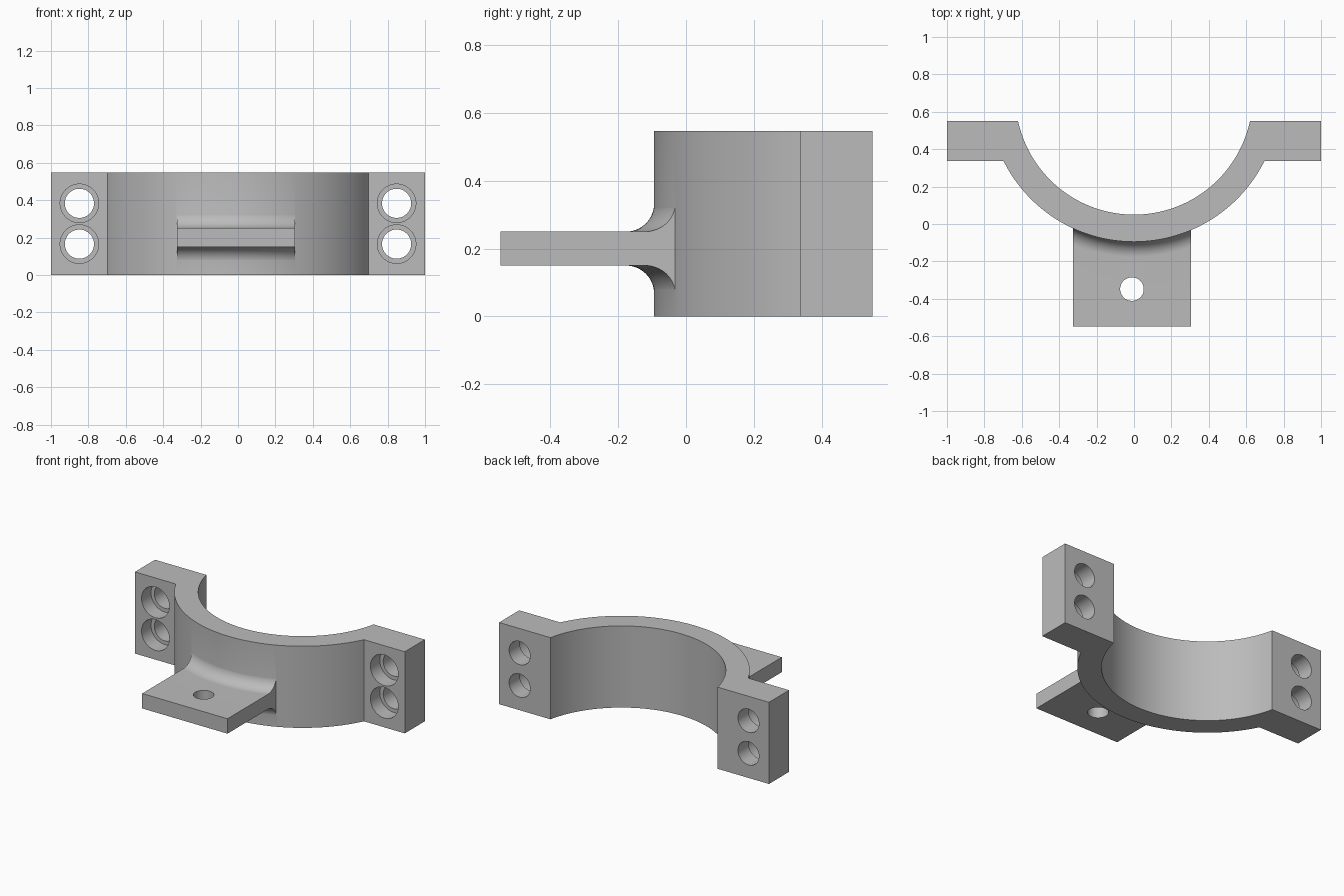
import bpy, bmesh, math
from mathutils import Matrix

if "Cube" in bpy.data.objects:
    bpy.data.objects.remove(bpy.data.objects["Cube"])

HEIGHT = 0.547
CY = 0.684                       # saddle axis position in y
R_IN, R_OUT = 0.634, 0.779
BACK, EAR_FRONT, TAB_FRONT = 0.55, 0.337, -0.547
TAB_LEFT, TAB_RIGHT = 0.305, -0.327
TAB_LOW, TAB_HIGH, FILLET = 0.15, 0.25, 0.083

grey = bpy.data.materials.new("plain grey")
grey.use_nodes = True
colour = (0.5, 0.5, 0.5, 1)
grey.diffuse_color = colour
grey.node_tree.nodes["Principled BSDF"].inputs["Base Color"].default_value = colour


def loft(name, sections):
    """Closed solid through a list of equal-length cross-sections."""
    bm = bmesh.new()
    rings = [[bm.verts.new(p) for p in s] for s in sections]
    n = len(rings[0])
    for a, b in zip(rings, rings[1:]):
        for i in range(n):
            j = (i + 1) % n
            bm.faces.new((a[i], a[j], b[j], b[i]))
    bm.faces.new(rings[0][::-1])
    bm.faces.new(rings[-1])
    bmesh.ops.recalc_face_normals(bm, faces=bm.faces)
    return finish(name, bm)


def finish(name, bm):
    mesh = bpy.data.meshes.new(name)
    bm.to_mesh(mesh)
    bm.free()
    mesh.materials.append(grey)
    obj = bpy.data.objects.new(name, mesh)
    bpy.context.collection.objects.link(obj)
    return obj


def drill(name, radius, depth, centre, axis):
    bm = bmesh.new()
    turn = Matrix.Rotation(math.pi / 2, 4, "X") if axis == "Y" else Matrix()
    bmesh.ops.create_cone(bm, cap_ends=True, segments=48, radius1=radius,
                          radius2=radius, depth=depth,
                          matrix=Matrix.Translation(centre) @ turn)
    return finish(name, bm)


def combine(target, other, operation):
    other.hide_render = True
    bpy.context.view_layer.objects.active = target
    mod = target.modifiers.new(operation.title(), "BOOLEAN")
    mod.operation, mod.solver, mod.object = operation, "EXACT", other
    bpy.ops.object.modifier_apply(modifier=mod.name)
    bpy.data.objects.remove(other)


def arc(radius, edge_y, steps=96):
    """Arc about the saddle axis, from -x to +x, ending at the given y."""
    half = math.acos((CY - edge_y) / radius)
    angles = [half * (2 * i / steps - 1) for i in range(steps + 1)]
    return [(radius * math.sin(a), CY - radius * math.cos(a)) for a in angles]


# Half-ring saddle with a bolting ear on each side
outline = ([(-1, BACK), (-1, EAR_FRONT)] + arc(R_OUT, EAR_FRONT)
           + [(1, EAR_FRONT), (1, BACK)] + arc(R_IN, BACK)[::-1])
clamp = loft("clamp_bracket", [[(x, y, z) for x, y in outline] for z in (0, HEIGHT)])

# Front tab, its root flared into the saddle by fillets above and below
flare = []
for i in range(17):
    a = math.pi / 2 * i / 16
    flare.append((R_OUT - 0.001 + FILLET * (1 - math.sin(a)), FILLET * (1 - math.cos(a))))
root = R_OUT - 0.06
sections = []
for i in range(49):
    x = TAB_RIGHT + (TAB_LEFT - TAB_RIGHT) * i / 48
    top = [(r, TAB_HIGH + h) for r, h in flare]
    low = [(r, TAB_LOW - h) for r, h in reversed(flare)]
    profile = top + [(root, top[-1][1]), (root, low[0][1])] + low
    ring = [(x, CY - math.sqrt(r * r - x * x), z) for r, z in profile]
    sections.append(ring + [(x, TAB_FRONT, TAB_LOW), (x, TAB_FRONT, TAB_HIGH)])
combine(clamp, loft("front_tab", sections), "UNION")

# Tab hole
combine(clamp, drill("tab_hole", 0.063, 0.4, (-0.011, -0.348, 0.2), "Z"), "DIFFERENCE")

# Counterbored bolt holes, two per ear
for side in (-1, 1):
    for z in (0.165, 0.383):
        x = side * 0.848
        combine(clamp, drill("bolt_hole", 0.078, 1, (x, 0.45, z), "Y"), "DIFFERENCE")
        combine(clamp, drill("counterbore", 0.103, 0.2, (x, EAR_FRONT, z), "Y"), "DIFFERENCE")

bpy.ops.object.select_all(action="DESELECT")
clamp.select_set(True)
bpy.context.view_layer.objects.active = clamp
bpy.ops.object.shade_smooth_by_angle(angle=math.radians(25))
